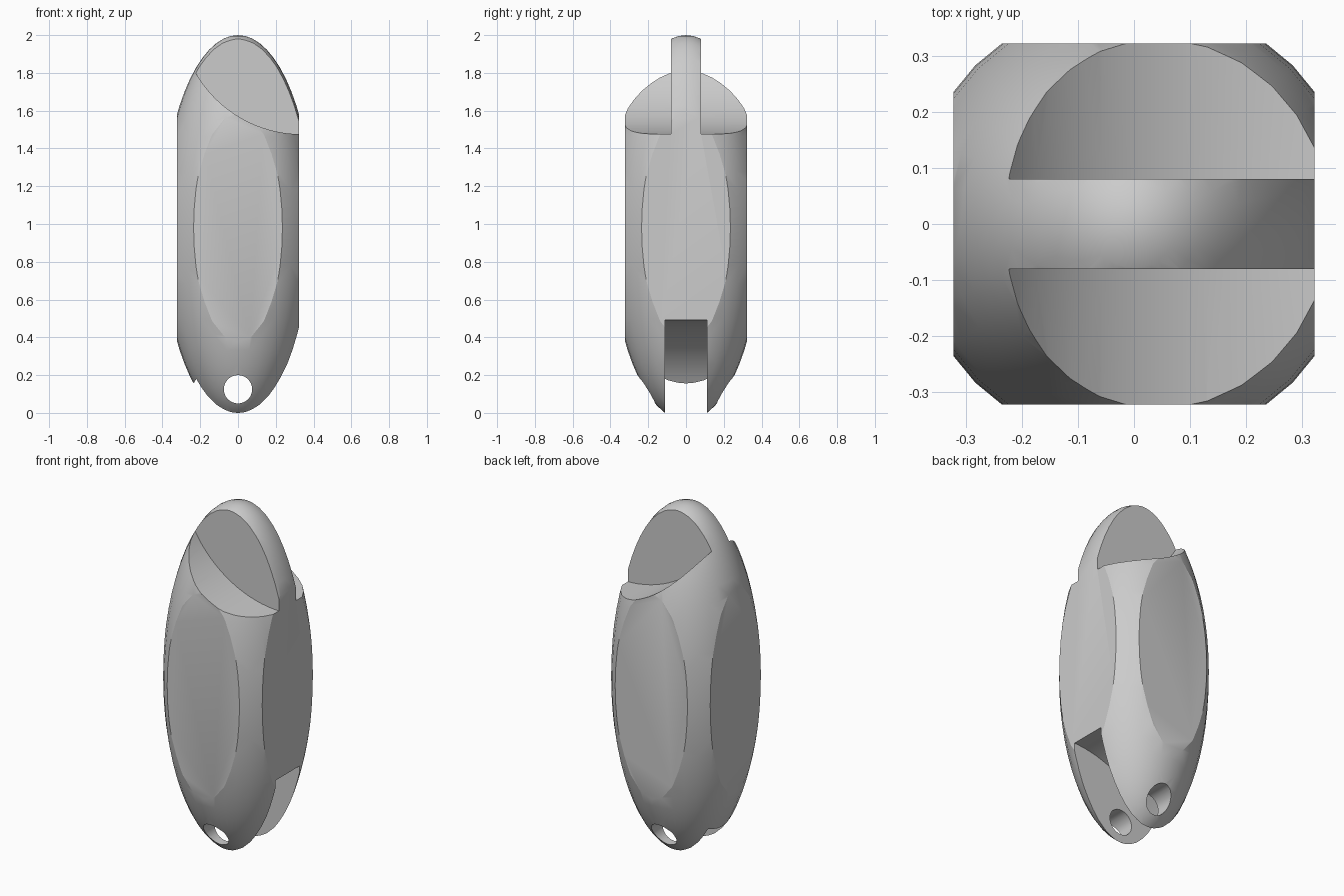
import bpy, math

if "Cube" in bpy.data.objects:
    bpy.data.objects.remove(bpy.data.objects["Cube"])

R, HALF, MID = 0.4, 1.02, 0.98   # ellipsoid radius, half height, centre height
FLAT = 0.322                     # distance of the four flat sides


def cylinder_y(name, x, z, r, y0, y1, sides):
    """Cutter cylinder lying along y."""
    bpy.ops.mesh.primitive_cylinder_add(
        vertices=sides, radius=r, depth=y1 - y0,
        location=(x, (y0 + y1) / 2, z), rotation=(math.pi / 2, 0, 0))
    ob = bpy.context.object
    ob.name = name
    return ob


def boolean(target, cutter, op='DIFFERENCE'):
    cutter.hide_render = True
    mod = target.modifiers.new(cutter.name, 'BOOLEAN')
    mod.operation, mod.solver, mod.object = op, 'EXACT', cutter
    bpy.context.view_layer.objects.active = target
    bpy.ops.object.modifier_apply(modifier=mod.name)
    bpy.data.objects.remove(cutter)


# Link body: stretched sphere
bpy.ops.mesh.primitive_uv_sphere_add(segments=32, ring_count=32, location=(0, 0, MID))
body = bpy.context.object
body.name = "link_body"
body.scale = (R, R, HALF)
bpy.ops.object.transform_apply(location=True, scale=True)

# Four flat sides
bpy.ops.mesh.primitive_cube_add(size=2, location=(0, 0, 1))
box = bpy.context.object
box.name = "side_trim"
box.scale = (FLAT, FLAT, 2)
boolean(body, box, 'INTERSECT')

# Shoulders cut away either side of the top tongue
for side, (y0, y1) in {"front": (-0.6, -0.08), "back": (0.08, 0.6)}.items():
    boolean(body, cylinder_y(side + "_shoulder_cut", 0.339, 2.125, 0.65, y0, y1, 96))

# Curved slot between the two bottom prongs
boolean(body, cylinder_y("bottom_slot_cut", 0.34, -0.168, 0.66, -0.11, 0.11, 96))

# Pin hole through both prongs
boolean(body, cylinder_y("pin_hole_cut", 0, 0.125, 0.075, -0.6, 0.6, 32))

# Smooth shading with crisp cut edges
bpy.ops.object.select_all(action='DESELECT')
body.select_set(True)
bpy.context.view_layer.objects.active = body
bpy.ops.object.shade_smooth_by_angle(angle=math.radians(20))
